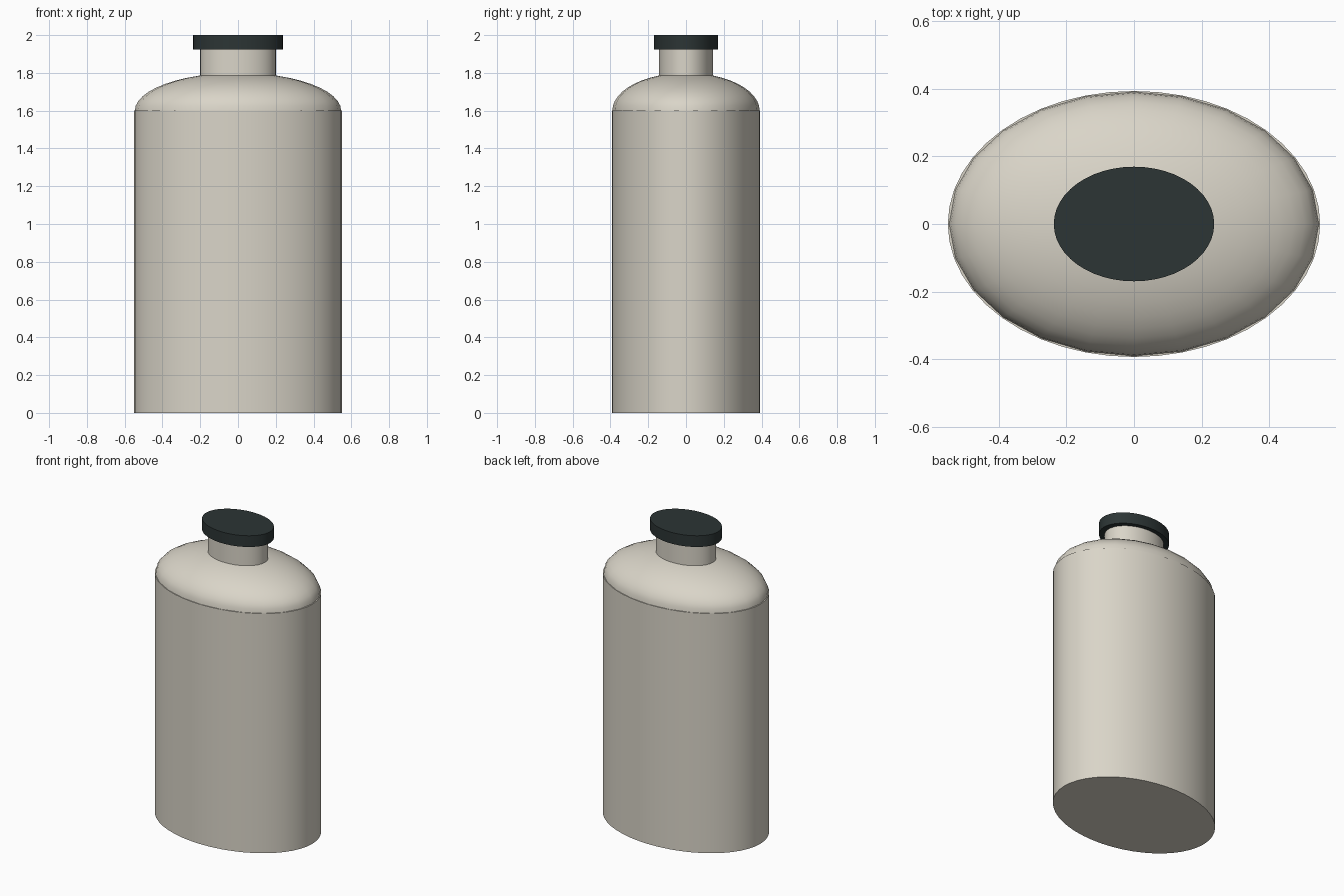
import bpy, bmesh, math

if "Cube" in bpy.data.objects:
    bpy.data.objects.remove(bpy.data.objects["Cube"], do_unlink=True)

DEPTH = 1 / 1.4  # oval cross-section: depth over width


def material(name, rgb):
    m = bpy.data.materials.new(name)
    m.use_nodes = True
    m.diffuse_color = (*rgb, 1)
    m.node_tree.nodes["Principled BSDF"].inputs["Base Color"].default_value = (*rgb, 1)
    return m


cream = material("warm cream", (0.70, 0.665, 0.58))
charcoal = material("dark slate", (0.025, 0.035, 0.035))


def oval_lathe(name, profile, segments, mat):
    """Sweep (radius, height) points around z, closing both ends with flat faces."""
    bm = bmesh.new()
    rings = []
    for r, z in profile:
        rings.append([bm.verts.new((r * math.cos(a), r * DEPTH * math.sin(a), z))
                      for a in (2 * math.pi * i / segments for i in range(segments))])
    for low, high in zip(rings, rings[1:]):
        for i in range(segments):
            j = (i + 1) % segments
            bm.faces.new((low[i], low[j], high[j], high[i]))
    bm.faces.new(reversed(rings[0]))
    bm.faces.new(rings[-1])
    mesh = bpy.data.meshes.new(name)
    bm.to_mesh(mesh)
    bm.free()
    mesh.materials.append(mat)
    obj = bpy.data.objects.new(name, mesh)
    bpy.context.collection.objects.link(obj)
    bpy.ops.object.select_all(action="DESELECT")
    obj.select_set(True)
    bpy.context.view_layer.objects.active = obj
    bpy.ops.object.shade_smooth_by_angle(angle=math.radians(35))
    return obj


# Straight oval body
oval_lathe("body", [(0.55, 0), (0.55, 1.6)], 48, cream)

# Domed shoulder, a flattened half ellipsoid just inside the rim
angles = [math.radians(7.5 * i) for i in range(12)]
oval_lathe("shoulder", [(0.546 * math.cos(a), 1.6 + 0.2 * math.sin(a)) for a in angles], 24, cream)

# Neck and overhanging cap
oval_lathe("neck", [(0.2, 1.7), (0.2, 1.93)], 48, cream)
oval_lathe("cap", [(0.237, 1.925), (0.237, 2.0)], 48, charcoal)
